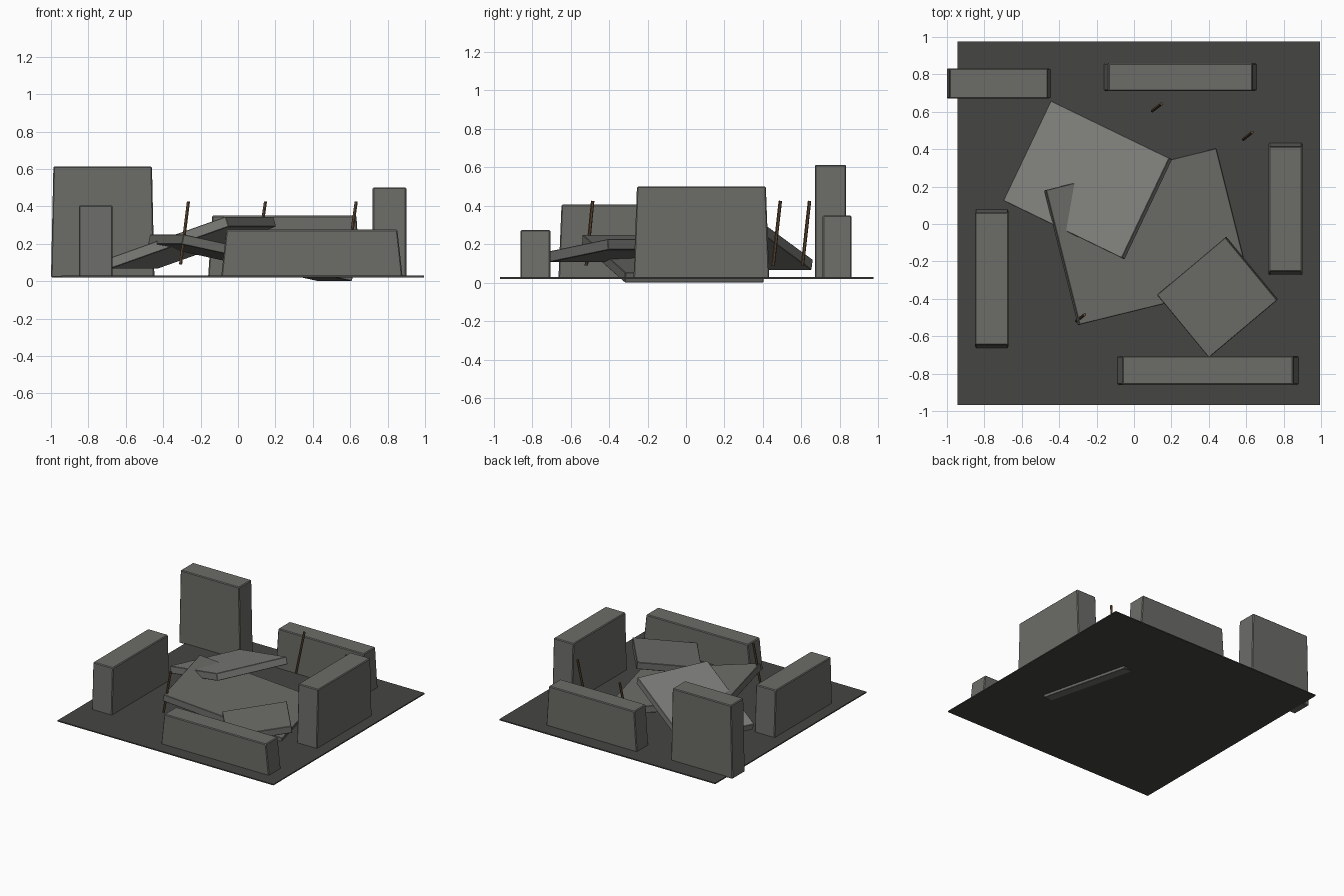
import bpy, bmesh
from mathutils import Vector

if "Cube" in bpy.data.objects:
    bpy.data.objects.remove(bpy.data.objects["Cube"])


def make_object(name, bm, mat=None, bevel=0.0):
    bmesh.ops.recalc_face_normals(bm, faces=bm.faces)
    mesh = bpy.data.meshes.new(name)
    bm.to_mesh(mesh)
    bm.free()
    obj = bpy.data.objects.new(name, mesh)
    bpy.context.collection.objects.link(obj)
    if mat:
        mesh.materials.append(mat)
    if bevel:
        mod = obj.modifiers.new("edge_chamfer", "BEVEL")
        mod.width = bevel
        mod.segments = 1
    return obj


def prism(name, lower, upper, mat=None, bevel=0.0):
    """Solid between two matching four-corner loops."""
    bm = bmesh.new()
    lo = [bm.verts.new(p) for p in lower]
    up = [bm.verts.new(p) for p in upper]
    bm.faces.new(lo)
    bm.faces.new(up)
    for i in range(4):
        j = (i + 1) % 4
        bm.faces.new((lo[i], lo[j], up[j], up[i]))
    return make_object(name, bm, mat, bevel)


def rect(x0, x1, y0, y1, z):
    return [(x0, y0, z), (x1, y0, z), (x1, y1, z), (x0, y1, z)]


def wall(name, x0, x1, y0, y1, top, tx=0.0, ty=0.0):
    """Wall stump whose ends lean inwards by tx / ty."""
    return prism(name, rect(x0, x1, y0, y1, 0.02),
                 rect(x0 + tx, x1 - tx, y0 + ty, y1 - ty, top), mat=dark, bevel=0.006)


def slab(name, a, b, d, z_high, z_low, thick, mat):
    """Tilted slab: a-b is the high edge, a-d runs down the slope."""
    va, vb = Vector((*a, z_high)), Vector((*b, z_high))
    vd = Vector((*d, z_low))
    top = [va, vb, vb + vd - va, vd]
    n = (vb - va).cross(vd - va).normalized()
    if n.z < 0:
        n = -n
    return prism(name, [p - n * thick for p in top], top, mat, 0.003)


def material(name, color):
    m = bpy.data.materials.new(name)
    m.diffuse_color = (*color, 1)
    m.use_nodes = True
    m.node_tree.nodes["Principled BSDF"].inputs["Base Color"].default_value = m.diffuse_color
    return m


dark = material("concrete", (0.15, 0.15, 0.14))
pale = material("pale_concrete", (0.21, 0.21, 0.20))
soot = material("scorched_ground", (0.06, 0.06, 0.055))
rust = material("rusty_steel", (0.12, 0.07, 0.035))

# Ground sheet
prism("ground_sheet", rect(-0.945, 0.995, -0.967, 0.975, 0.02),
      rect(-0.945, 0.995, -0.967, 0.975, 0.029), soot)

# Broken wall stumps around the edge
wall("back_left_wall", -1.0, -0.447, 0.67, 0.832, 0.613, tx=0.013)
wall("back_wall", -0.16, 0.655, 0.71, 0.86, 0.35, tx=0.022)
wall("right_wall", 0.72, 0.90, -0.273, 0.433, 0.50, ty=0.018)
wall("front_wall", -0.09, 0.88, -0.86, -0.705, 0.275, tx=0.028)
wall("left_wall", -0.85, -0.67, -0.663, 0.077, 0.406, ty=0.016)

# Collapsed floor slabs
slab("middle_slab", (-0.29, -0.538), (-0.47, 0.182), (0.62, -0.315),
     0.25, 0.053, 0.054, dark)
slab("upper_slab", (-0.066, -0.182), (0.189, 0.353), (-0.70, 0.125),
     0.345, 0.12, 0.056, pale)
slab("front_slab", (0.765, -0.408), (0.488, -0.072), (0.40, -0.715),
     0.227, 0.163, 0.056, dark)

# Exposed reinforcing rods
for i, (base, tip) in enumerate([
        ((-0.307, -0.518, 0.09), (-0.265, -0.485, 0.425)),
        ((0.098, 0.605, 0.09), (0.147, 0.642, 0.425)),
        ((0.585, 0.453, 0.09), (0.632, 0.49, 0.425))]):
    b, t = Vector(base), Vector(tip)
    axis = t - b
    bm = bmesh.new()
    bmesh.ops.create_cone(bm, cap_ends=True, segments=6, radius1=0.009,
                          radius2=0.009, depth=axis.length)
    rod = make_object(f"rod_{i + 1}", bm, rust)
    rod.location = (b + t) / 2
    rod.rotation_mode = "QUATERNION"
    rod.rotation_quaternion = axis.to_track_quat("Z", "Y")
